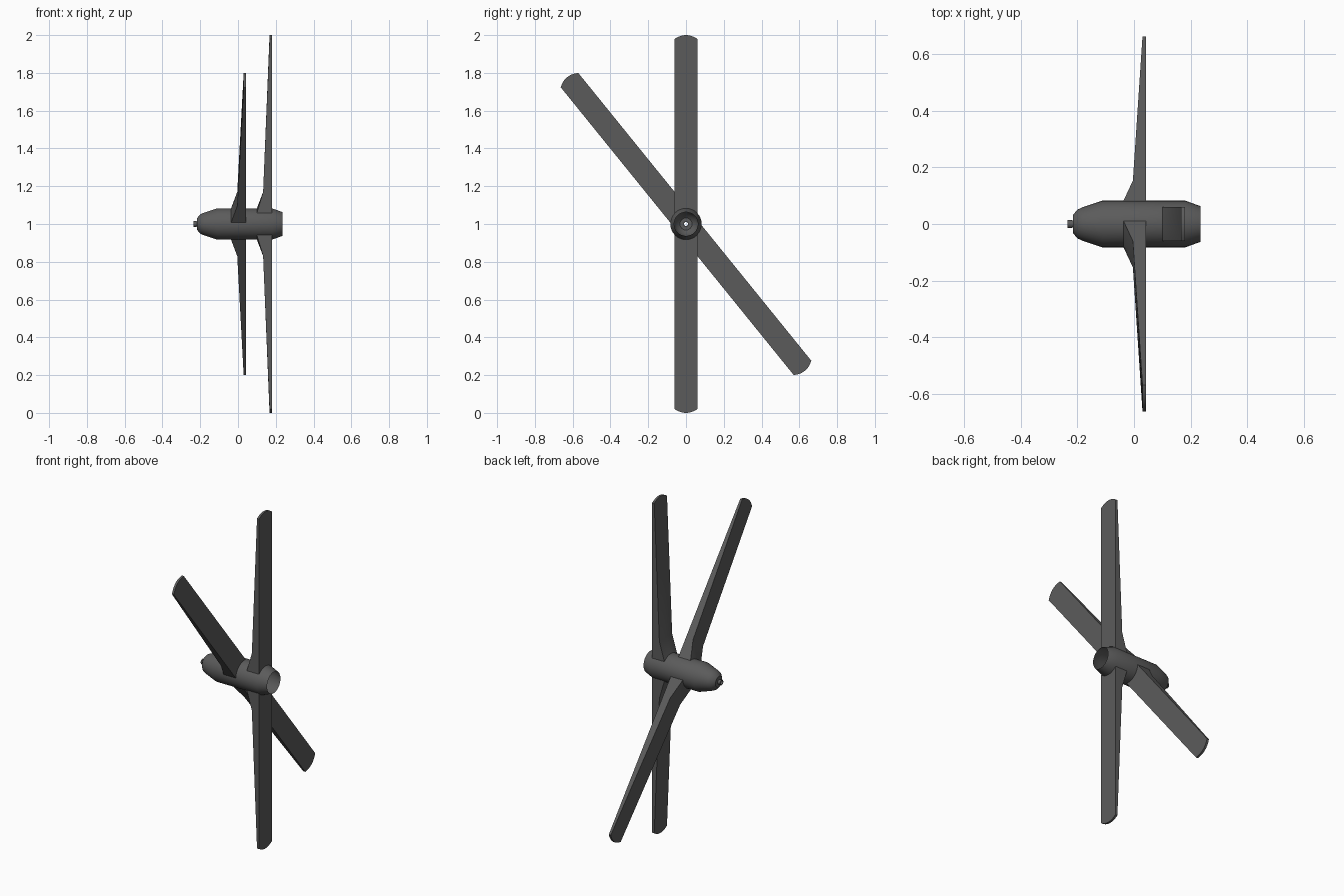
import bpy, bmesh, math
from mathutils import Matrix

if "Cube" in bpy.data.objects:
    bpy.data.objects.remove(bpy.data.objects["Cube"])

grey = bpy.data.materials.new("dark_grey")
grey.diffuse_color = (0.105, 0.105, 0.105, 1)
grey.use_nodes = True
grey.node_tree.nodes["Principled BSDF"].inputs["Base Color"].default_value = grey.diffuse_color

CENTRE_Z = 1.0
HUB_R = 0.083
HALF_W = 0.06


def finish(bm, name, angle):
    bmesh.ops.remove_doubles(bm, verts=bm.verts, dist=1e-5)
    bmesh.ops.recalc_face_normals(bm, faces=bm.faces)
    me = bpy.data.meshes.new(name)
    bm.to_mesh(me)
    bm.free()
    me.materials.append(grey)
    ob = bpy.data.objects.new(name, me)
    bpy.context.collection.objects.link(ob)
    bpy.ops.object.select_all(action='DESELECT')
    ob.select_set(True)
    bpy.context.view_layer.objects.active = ob
    bpy.ops.object.shade_smooth_by_angle(angle=math.radians(angle))
    return ob


def bridge(bm, a, b, closed):
    n = len(a)
    for i in range(n if closed else n - 1):
        j = (i + 1) % n
        bm.faces.new((a[i], a[j], b[j], b[i]))


def lathe(name, profile, sides=32):
    """Open shell turned around the propeller axis (x)."""
    bm = bmesh.new()
    rings = []
    for x, r in profile:
        rings.append([bm.verts.new((x, r * math.cos(2 * math.pi * i / sides),
                                    CENTRE_Z + r * math.sin(2 * math.pi * i / sides)))
                      for i in range(sides)])
    for a, b in zip(rings, rings[1:]):
        bridge(bm, a, b, True)
    return finish(bm, name, 35)


def blade(name, x_back, angle):
    """Flat-backed tapering blade; root follows the hub, tip is a shallow arc."""
    bm = bmesh.new()
    cols = 10
    ys = [HALF_W * (2 * i / cols - 1) for i in range(cols + 1)]

    def root(y):
        return math.sqrt(HUB_R ** 2 - y ** 2)

    def tip(y):
        return 1 - 0.02 * (y / HALF_W) ** 2

    stations = [(root, -0.080), (lambda y: 0.17, -0.047), (tip, -0.013)]
    rings = []
    for radius, lead in stations:
        back = [bm.verts.new((x_back, y, radius(y))) for y in ys]
        front = [bm.verts.new((x_back + lead, y, radius(y))) for y in reversed(ys)]
        rings.append(back + front)
    for a, b in zip(rings, rings[1:]):
        bridge(bm, a, b, True)
    # tip cap
    last, n = rings[-1], 2 * (cols + 1)
    for i in range(cols):
        bm.faces.new((last[i], last[i + 1], last[n - 2 - i], last[n - 1 - i]))
    m = Matrix.Translation((0, 0, CENTRE_Z)) @ Matrix.Rotation(angle, 4, 'X')
    bmesh.ops.transform(bm, matrix=m, verts=bm.verts)
    return finish(bm, name, 25)


# Hollow hub with nose, open at the back
lathe("hub", [(-0.216, 0.012), (-0.216, 0.032), (-0.200, 0.051), (-0.180, 0.060),
              (-0.110, HUB_R), (0.180, HUB_R), (0.235, 0.063)])
# Small hollow shaft at the nose
lathe("nose_shaft", [(-0.214, 0.012), (-0.220, 0.012), (-0.220, 0.015),
                     (-0.235, 0.015), (-0.235, 0.011), (-0.214, 0.011)], 16)

# Two contra-rotating pairs of blades
for pair, x_back, tilt in (("front", 0.043, 39), ("rear", 0.180, 0)):
    for k, side in enumerate(("upper", "lower")):
        blade(f"{pair}_{side}_blade", x_back, math.radians(tilt + 180 * k))
